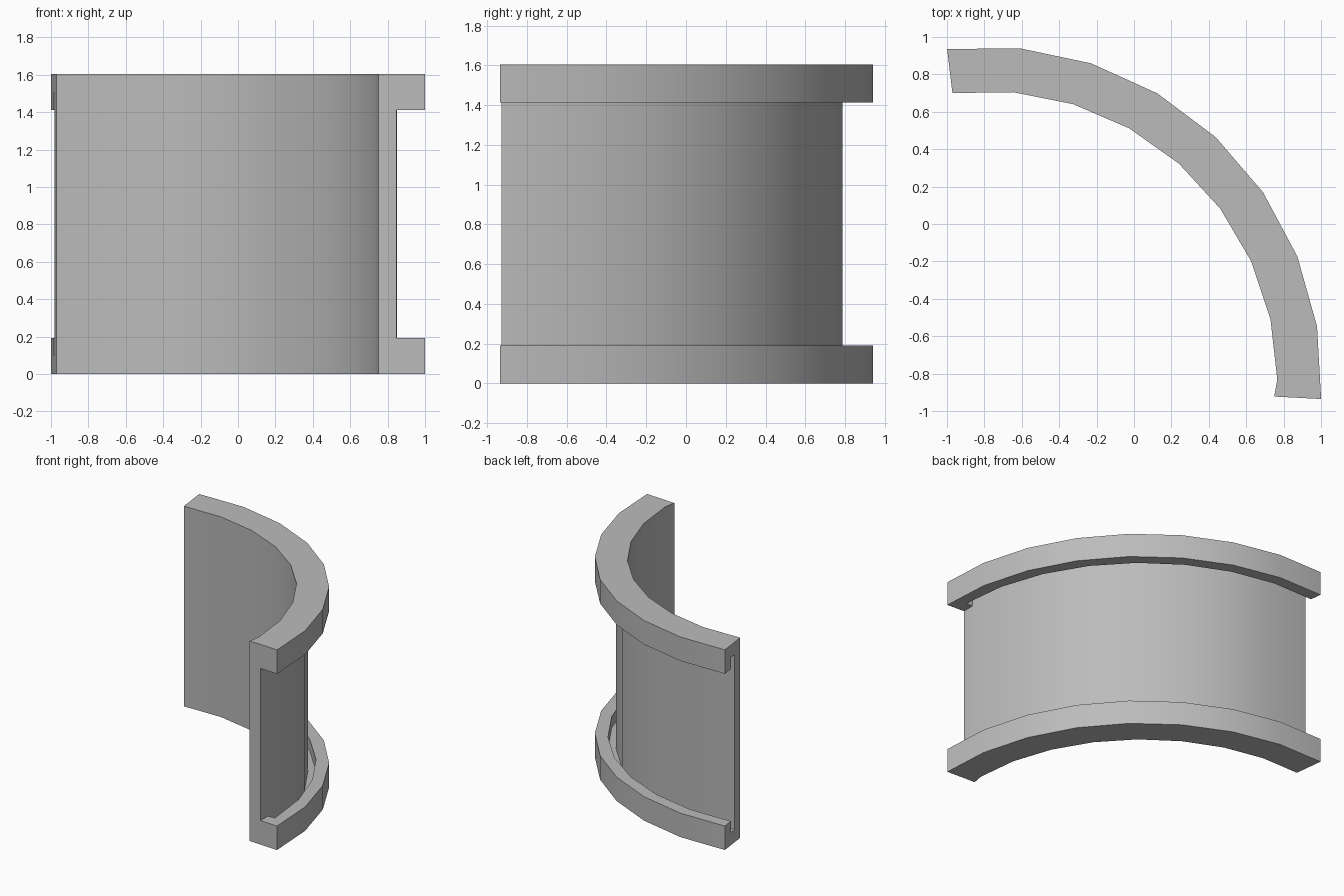
import bpy, bmesh
from math import cos, sin, radians

cube = bpy.data.objects.get("Cube")
if cube:
    bpy.data.objects.remove(cube, do_unlink=True)

# Plain grey material
grey = bpy.data.materials.new("plain_grey")
grey.use_nodes = True
color = (0.5, 0.5, 0.5, 1)
grey.diffuse_color = color
grey.node_tree.nodes["Principled BSDF"].inputs["Base Color"].default_value = color

# Arc centre, radii, heights and sweep angles
CX, CY = -0.787, -0.842
INNER, WEB, SLOT, OUTER = 1.553, 1.637, 1.695, 1.79
HEIGHT, FLANGE, GROOVE = 1.604, 0.192, 0.10
START, STOP, END = 96.8, 0.4, -3.0
STEPS = 8

# Half of the channel section, from the inner bottom edge up to the web
half = [(INNER, 0), (OUTER, 0), (OUTER, FLANGE), (SLOT, FLANGE),
        (SLOT, GROOVE), (WEB, GROOVE), (WEB, FLANGE)]
profile = half + [(r, HEIGHT - z) for r, z in reversed(half)]
count = len(profile)
slots = ([3, 4, 5, 6], [count - 1 - i for i in (3, 4, 5, 6)])
hidden = {i for s in slots for i in s[1:3]}
solid = [i for i in range(count) if i not in hidden]

bm = bmesh.new()


def station(step):
    """One section ring; the rim reaches the end plane, the rest the stop."""
    ring = []
    for r, z in profile:
        last = END if r == OUTER else STOP
        angle = START + (last - START) * min(step / STEPS, 1)
        if step > STEPS:
            angle = END
            r = INNER - 0.014 if r == INNER else r
        a = radians(angle)
        ring.append(bm.verts.new((CX + r * cos(a), CY + r * sin(a), z)))
    return ring


def bridge(a, b, order):
    for i, j in zip(order, order[1:] + order[:1]):
        bm.faces.new((a[i], a[j], b[j], b[i]))


# Grooved channel, then the solid end stop that closes the grooves
rings = [station(i) for i in range(STEPS + 2)]
for a, b in zip(rings[:-2], rings[1:-1]):
    bridge(a, b, list(range(count)))
bridge(rings[-2], rings[-1], solid)
for s in slots:
    bm.faces.new([rings[-2][i] for i in s])
bm.faces.new(rings[0])
bm.faces.new([rings[-1][i] for i in solid])
bmesh.ops.delete(bm, geom=[v for v in bm.verts if not v.link_faces], context='VERTS')
bmesh.ops.remove_doubles(bm, verts=bm.verts, dist=0.0005)
bmesh.ops.recalc_face_normals(bm, faces=bm.faces)

mesh = bpy.data.meshes.new("curved_channel")
bm.to_mesh(mesh)
bm.free()
mesh.materials.append(grey)
channel = bpy.data.objects.new("curved_channel", mesh)
bpy.context.collection.objects.link(channel)

# Smooth curved walls, crisp section edges
bpy.ops.object.select_all(action='DESELECT')
channel.select_set(True)
bpy.context.view_layer.objects.active = channel
bpy.ops.object.shade_smooth_by_angle(angle=radians(30))
